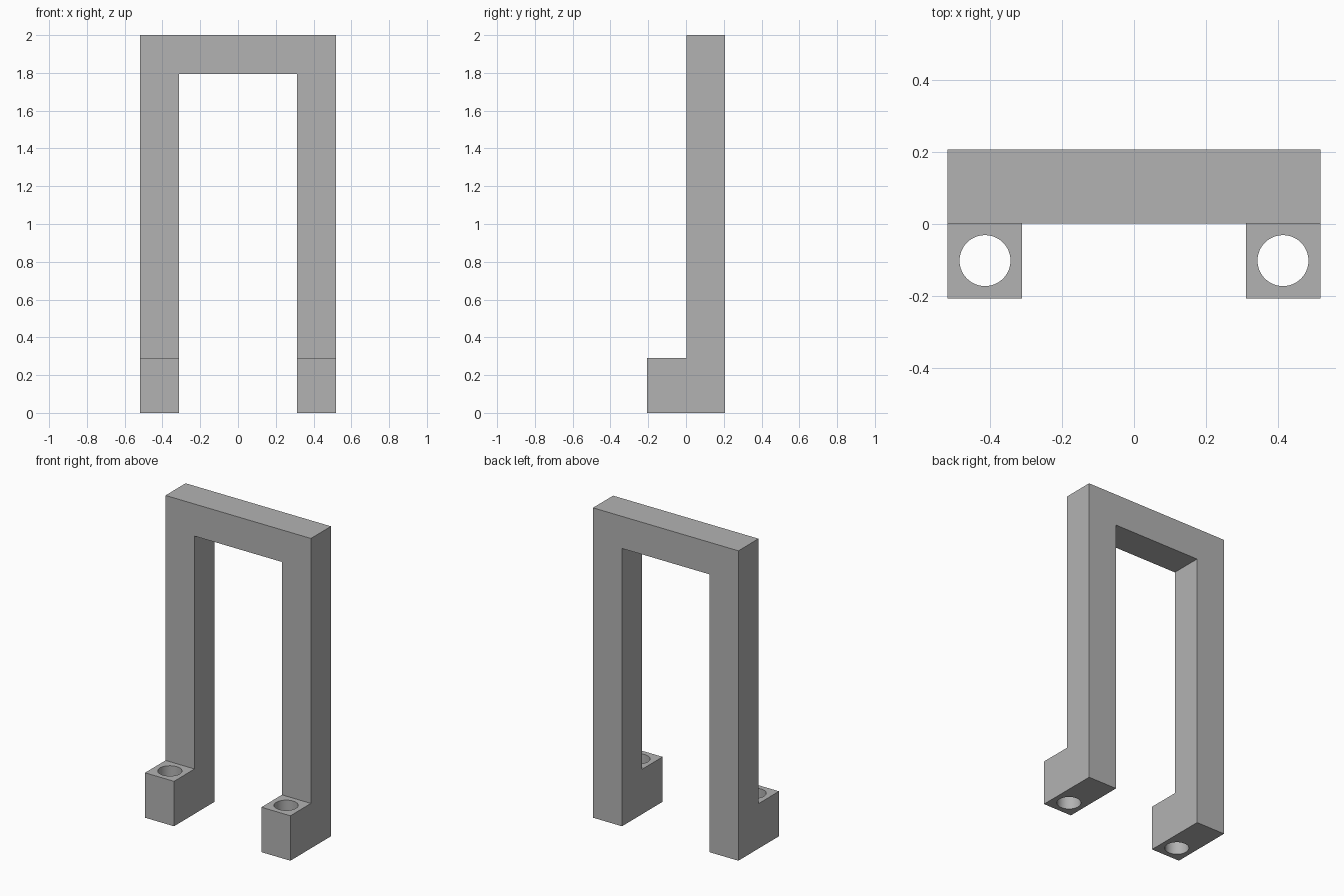
import bpy
import bmesh
import math
from mathutils import Vector

default = bpy.data.objects.get("Cube")
if default:
    bpy.data.objects.remove(default, do_unlink=True)

HALF_W, INNER, DEPTH = 0.519, 0.312, 0.207
HEIGHT, BAR_BOTTOM, FOOT_TOP = 2.0, 1.793, 0.29
FRONT = 0.002          # front plane of the arch
BORE_X, BORE_Y, BORE_R = 0.415, -0.102, 0.071

grey = bpy.data.materials.new("plain grey")
grey.use_nodes = True
colour = (0.45, 0.45, 0.45, 1)
grey.diffuse_color = colour
grey.node_tree.nodes["Principled BSDF"].inputs["Base Color"].default_value = colour


def add_object(name, bm):
    bmesh.ops.recalc_face_normals(bm, faces=bm.faces)
    mesh = bpy.data.meshes.new(name)
    bm.to_mesh(mesh)
    bm.free()
    mesh.materials.append(grey)
    obj = bpy.data.objects.new(name, mesh)
    bpy.context.collection.objects.link(obj)
    return obj


def extrude(bm, faces, y):
    result = bmesh.ops.extrude_face_region(bm, geom=faces)
    verts = [g for g in result["geom"] if isinstance(g, bmesh.types.BMVert)]
    bmesh.ops.translate(bm, verts=verts, vec=(0, y, 0))


# Arch: upside-down U profile pushed back to its depth
bm = bmesh.new()
half = [(HALF_W, HEIGHT), (HALF_W, 0), (INNER, 0), (INNER, BAR_BOTTOM)]
outline = half + [(-x, z) for x, z in reversed(half)]
profile = bm.faces.new([bm.verts.new((x, FRONT, z)) for x, z in outline])
extrude(bm, [profile], DEPTH - FRONT)
bmesh.ops.recalc_face_normals(bm, faces=bm.faces)

# Feet: lower front of each leg pulled forward
bmesh.ops.bisect_plane(bm, geom=bm.verts[:] + bm.edges[:] + bm.faces[:],
                       plane_co=(0, 0, FOOT_TOP), plane_no=(0, 0, 1))
bm.normal_update()
feet = [f for f in bm.faces
        if f.normal.y < -0.9 and f.calc_center_median().z < FOOT_TOP]
extrude(bm, feet, -DEPTH - FRONT)
bmesh.ops.dissolve_limit(bm, angle_limit=math.radians(1),
                         verts=bm.verts, edges=bm.edges)
frame = add_object("arch_frame_with_feet", bm)

# Bolt holes: one round cutter through each foot
bm = bmesh.new()
for side in (-1, 1):
    made = bmesh.ops.create_cone(bm, cap_ends=True, segments=48,
                                 radius1=BORE_R, radius2=BORE_R, depth=1)
    bmesh.ops.translate(bm, verts=made["verts"],
                        vec=Vector((side * BORE_X, BORE_Y, 0)))
cutter = add_object("bolt_hole_cutter", bm)
cutter.hide_render = True

holes = frame.modifiers.new("bolt holes", 'BOOLEAN')
holes.operation = 'DIFFERENCE'
holes.solver = 'EXACT'
holes.object = cutter

bpy.ops.object.select_all(action='DESELECT')
frame.select_set(True)
bpy.context.view_layer.objects.active = frame
bpy.ops.object.modifier_apply(modifier=holes.name)
bpy.data.objects.remove(cutter, do_unlink=True)
bpy.ops.object.shade_smooth_by_angle(angle=math.radians(30))
